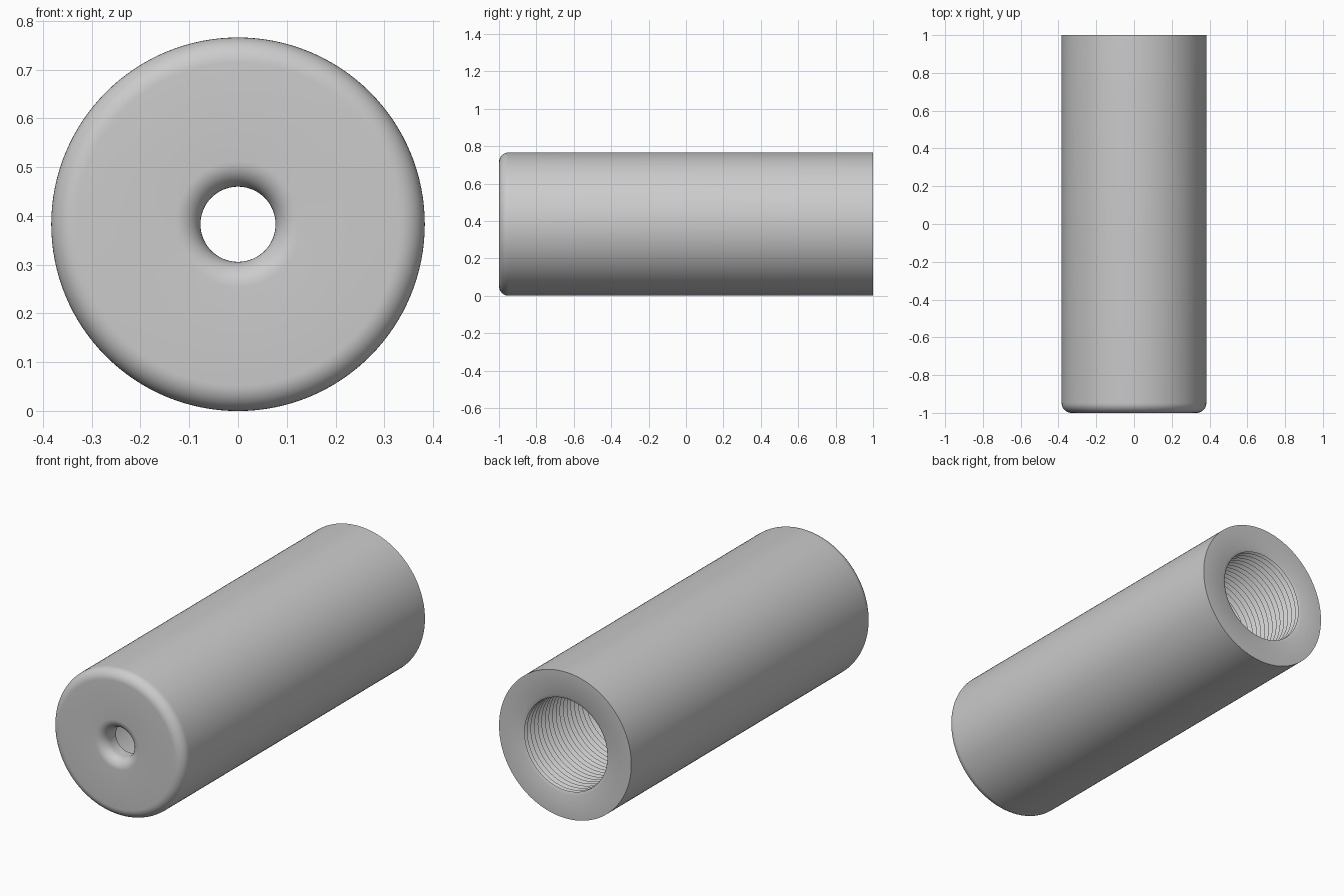
import bpy, bmesh
from math import sin, cos, pi, radians
from mathutils import Vector

cube = bpy.data.objects.get("Cube")
if cube:
    bpy.data.objects.remove(cube, do_unlink=True)

RADIUS, HOLE, BORE, CREST = 0.383, 0.077, 0.257, 0.24
FRONT, BACK, WALL = -1.0, 1.0, 0.1
FILLET, PITCH, TURNS = 0.052, 0.03, 24
STEPS, ARC = 128, 10


def arc(r, y, start, end):
    """Quarter-round points (radius, y) about a centre."""
    return [(r + FILLET * cos(a), y + FILLET * sin(a))
            for a in (start + (end - start) * i / ARC for i in range(ARC + 1))]


# Outer wall and rounded front rim
profile = [(RADIUS, BACK)]
profile += arc(RADIUS - FILLET, FRONT + FILLET, 0, -pi / 2)
# Rounded front hole and end wall
profile += arc(HOLE + FILLET, FRONT + FILLET, -pi / 2, -pi)
profile += [(HOLE, FRONT + WALL), (CREST, FRONT + WALL)]
# Threaded rear bore
thread_start = BACK - TURNS * PITCH
for i in range(TURNS):
    y = thread_start + i * PITCH
    profile += [(CREST, y), (BORE, y + PITCH / 2)]
profile += [(CREST, BACK - PITCH / 4), (BORE, BACK)]

# Revolve the closed section around the long axis
bm = bmesh.new()
verts = [bm.verts.new((r, y, 0)) for r, y in profile]
edges = [bm.edges.new((a, b)) for a, b in zip(verts, verts[1:] + verts[:1])]
bmesh.ops.spin(bm, geom=verts + edges, cent=Vector(), axis=Vector((0, 1, 0)),
               angle=2 * pi, steps=STEPS, use_merge=True)
bmesh.ops.remove_doubles(bm, verts=bm.verts[:], dist=0.0001)
bmesh.ops.recalc_face_normals(bm, faces=bm.faces[:])
bmesh.ops.translate(bm, verts=bm.verts[:], vec=(0, 0, RADIUS))
mesh = bpy.data.meshes.new("threaded_tube")
bm.to_mesh(mesh)
bm.free()
tube = bpy.data.objects.new("threaded_tube", mesh)
bpy.context.collection.objects.link(tube)

# Plain grey finish
grey = bpy.data.materials.new("plain_grey")
grey.use_nodes = True
colour = (0.6, 0.6, 0.6, 1)
grey.diffuse_color = colour
grey.node_tree.nodes["Principled BSDF"].inputs["Base Color"].default_value = colour
mesh.materials.append(grey)

bpy.ops.object.select_all(action="DESELECT")
tube.select_set(True)
bpy.context.view_layer.objects.active = tube
bpy.ops.object.shade_smooth_by_angle(angle=radians(30))
